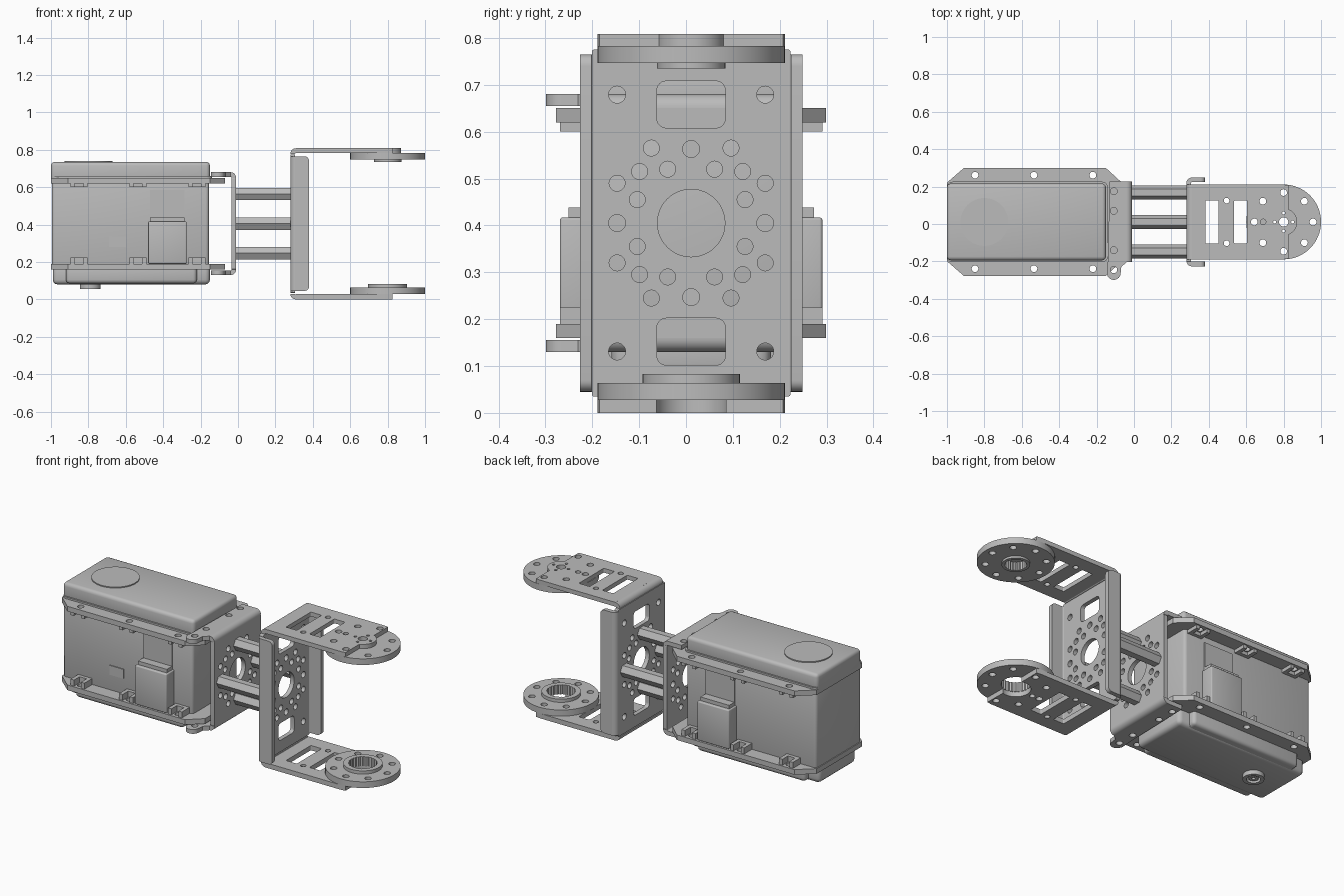
import bpy, bmesh
from math import cos, sin, pi, radians
from mathutils import Vector

if "Cube" in bpy.data.objects:
    bpy.data.objects.remove(bpy.data.objects["Cube"])

grey = bpy.data.materials.new("plain grey")
grey.use_nodes = True
grey.diffuse_color = (0.5, 0.5, 0.5, 1)
grey.node_tree.nodes["Principled BSDF"].inputs["Base Color"].default_value = (0.5, 0.5, 0.5, 1)

C = 0.011      # centre line in y
MID = 0.405    # middle height
HORN = 0.8     # x of the horn axis
SIGNS = (-1, 1)


def finish(name, bm):
    bmesh.ops.recalc_face_normals(bm, faces=bm.faces)
    mesh = bpy.data.meshes.new(name)
    bm.to_mesh(mesh)
    bm.free()
    for p in mesh.polygons:
        p.use_smooth = True
    mesh.set_sharp_from_angle(angle=radians(30))
    mesh.materials.append(grey)
    obj = bpy.data.objects.new(name, mesh)
    bpy.context.collection.objects.link(obj)
    return obj


# Loops: lists of (u, v) points
def circle(u, v, r, n=28):
    return [(u + r * cos(2 * pi * i / n), v + r * sin(2 * pi * i / n)) for i in range(n)]


def spline_hole(u, v, r, teeth=24):
    return [(u + (r - 0.005 * (i % 2)) * cos(pi * i / teeth),
             v + (r - 0.005 * (i % 2)) * sin(pi * i / teeth)) for i in range(2 * teeth)]


def arc(u, v, r, a, b, n=12):
    return [(u + r * cos(radians(a + (b - a) * i / n)),
             v + r * sin(radians(a + (b - a) * i / n))) for i in range(n + 1)]


def rect(u0, u1, v0, v1, r=0.02):
    corners = [(u1 - r, v1 - r), (u0 + r, v1 - r), (u0 + r, v0 + r), (u1 - r, v0 + r)]
    return [p for i, (u, v) in enumerate(corners) for p in arc(u, v, r, 90 * i, 90 * i + 90, 6)]


def plate(name, loops, lo, hi, axis="z"):
    """Extrude an outline with holes between lo and hi along an axis."""
    curve = bpy.data.curves.new(name + "_profile", "CURVE")
    curve.dimensions = "2D"
    curve.fill_mode = "BOTH"
    curve.extrude = (hi - lo) / 2
    for loop in loops:
        s = curve.splines.new("POLY")
        s.points.add(len(loop) - 1)
        for point, (u, v) in zip(s.points, loop):
            point.co = (u, v, 0, 1)
        s.use_cyclic_u = True
    helper = bpy.data.objects.new(name + "_profile", curve)
    bpy.context.collection.objects.link(helper)
    graph = bpy.context.evaluated_depsgraph_get()
    mesh = bpy.data.meshes.new_from_object(helper.evaluated_get(graph))
    bpy.data.objects.remove(helper)
    bm = bmesh.new()
    bm.from_mesh(mesh)
    bpy.data.meshes.remove(mesh)
    bmesh.ops.remove_doubles(bm, verts=bm.verts, dist=1e-5)
    for v in bm.verts:
        a, b, w = v.co.x, v.co.y, v.co.z + (lo + hi) / 2
        v.co = {"z": (a, b, w), "x": (w, a, b), "y": (a, w, b)}[axis]
    return finish(name, bm)


def box(name, x, y, z, bevel=0.0):
    bm = bmesh.new()
    bmesh.ops.create_cube(bm, size=1)
    for v in bm.verts:
        v.co = Vector([(r[0] + r[1]) / 2 + c * (r[1] - r[0]) for r, c in zip((x, y, z), v.co)])
    if bevel:
        bmesh.ops.bevel(bm, geom=list(bm.edges), offset=bevel, segments=3,
                        profile=0.5, affect="EDGES")
    return finish(name, bm)


def mirror_y(points):
    """Close an outline by mirroring it over the centre line."""
    return [(u, C + v) for u, v in points] + [(u, C - v) for u, v in reversed(points)]


# Servo case
box("servo_body", (-0.995, -0.155), (C - 0.208, C + 0.208), (0.17, 0.64), 0.018)
box("servo_lid", (-1, -0.15), (C - 0.205, C + 0.205), (0.62, 0.735), 0.02)
plate("lid_rim", [rect(-1, -0.14, C - 0.215, C + 0.215, 0.03)], 0.64, 0.66)
plate("lid_disc", [circle(-HORN, C, 0.128, 48)], 0.73, 0.741)
box("servo_base", (-0.99, -0.15), (C - 0.17, C + 0.17), (0.08, 0.19), 0.025)
box("servo_base_middle", (-0.92, -0.22), (C - 0.205, C + 0.205), (0.085, 0.19), 0.02)
plate("output_collar", [circle(-0.79, C, 0.056), circle(-0.79, C, 0.036)], 0.055, 0.09)
plate("output_shaft", [spline_hole(-0.79, C, 0.027, 12), circle(-0.79, C, 0.01)], 0.06, 0.09)

# Mounting flanges with clips
flange = mirror_y([(-1, 0.21), (-0.91, 0.288), (-0.15, 0.288), (-0.07, 0.215)])
screws = [circle(x, C + s * 0.25, 0.018) for x in (-0.85, -0.535, -0.22) for s in SIGNS]
for name, lo, hi, c0, c1 in (("upper", 0.62, 0.65, 0.6, 0.625), ("lower", 0.16, 0.19, 0.185, 0.225)):
    plate(name + "_flange", [flange] + screws, lo, hi)
    for s in SIGNS:
        for x in (-0.85, -0.535, -0.22):
            for e in SIGNS:
                box(name + "_clip", (x + e * 0.034 - 0.011, x + e * 0.034 + 0.011),
                    sorted((C + s * 0.2, C + s * 0.28)), (c0, c1))
            box(name + "_clip_back", (x - 0.045, x + 0.045),
                sorted((C + s * 0.2, C + s * 0.228)), (c0, c1))

# Sockets on both sides of the case
for s, side in zip(SIGNS, ("right", "left")):
    box(side + "_socket", (-0.48, -0.275), sorted((C + s * 0.19, C + s * 0.28)), (0.19, 0.417), 0.006)
    box(side + "_socket_top", (-0.47, -0.285), sorted((C + s * 0.19, C + s * 0.262)), (0.4, 0.438))
    box(side + "_socket_panel", (-0.47, -0.285), sorted((C + s * 0.19, C + s * 0.214)), (0.43, 0.585))
box("case_window", (-0.69, -0.6), (C - 0.213, C - 0.2), (0.28, 0.335))

# Shared hole pattern of the two upright webs
pattern = [circle(C, MID, 0.072, 48)]
pattern += [circle(C + u, MID + v, 0.018, 20) for u, v in ((0.158, 0), (-0.158, 0), (0, 0.158), (0, -0.158))]
pattern += [circle(C + a * u, MID + b * v, 0.017, 20) for a in SIGNS for b in SIGNS
            for u, v in ((0.11, 0.11), (0.085, 0.16), (0.05, 0.115), (0.158, 0.085), (0.115, 0.05))]


def bend(name, x, z, a, r, t, y0, y1):
    """Quarter-round sheet bend whose outer radius is r."""
    plate(name, [arc(x, z, r, a, a + 90, 8) + arc(x, z, r - t, a + 90, a, 8)], y0, y1, "y")


# Servo bracket
plate("servo_bracket_web", [rect(C - 0.215, C + 0.215, 0.16, 0.65, 0.004)] + pattern, -0.035, -0.01, "x")
tab = ([(-0.04, C + 0.215), (-0.13, C + 0.215), (-0.14, -0.2), (-0.145, -0.26)]
       + arc(-0.108, -0.262, 0.037, 180, 360) + [(-0.068, -0.23), (-0.04, C - 0.215)])
tab_holes = [circle(-0.108, y, 0.018) for y in (0.175, 0.07, -0.14, -0.245)]
for name, z, zc, a in (("upper", 0.655, 0.65, 0), ("lower", 0.13, 0.16, 270)):
    plate(name + "_servo_tab", [tab] + tab_holes, z, z + 0.025)
    bend(name + "_servo_bend", -0.04, zc, a, 0.03, 0.025, C - 0.215, C + 0.215)

# Hexagonal spacers
for u, v in ((0.158, 0), (-0.158, 0), (0, 0.158), (0, -0.158)):
    plate("hex_spacer", [circle(C + u, MID + v, 0.038, 6)], -0.012, 0.282, "x")

# Fork bracket web with slots and side lips
web_holes = pattern + [circle(C + a * 0.158, MID + b * 0.274, 0.018) for a in SIGNS for b in SIGNS]
web_holes += [rect(C - 0.073, C + 0.073, z, z + 0.1) for z in (0.102, 0.608)]
plate("fork_web", [rect(C - 0.212, C + 0.212, 0.035, 0.775, 0.005)] + web_holes, 0.28, 0.305, "x")
for s in SIGNS:
    plate("fork_lip", [[(0.305, 0.045)] + arc(0.355, 0.07, 0.025, 270, 360, 6)
                       + arc(0.355, 0.74, 0.025, 0, 90, 6) + [(0.305, 0.765)]],
          C + s * 0.225 - 0.0125, C + s * 0.225 + 0.0125, "y")
    start = 90 if s > 0 else 180
    yc = C + s * 0.2075
    plate("fork_lip_bend", [arc(0.31, yc, 0.03, start, start + 90, 8)
                            + arc(0.31, yc, 0.005, start + 90, start, 8)], 0.045, 0.765)

# Fork arms
arm_holes = [rect(x, x + 0.07, C - 0.115, C + 0.115, 0.006) for x in (0.383, 0.535)]
arm_holes += [circle(0.495, C + s * 0.114, 0.015) for s in SIGNS]
ring = [circle(HORN + 0.157 * cos(k * pi / 4), C + 0.157 * sin(k * pi / 4), 0.018) for k in range(8)]
rear_ring = [ring[k] for k in (2, 3, 4, 5, 6)]
tip = [(0.309, 0.2), (0.8, 0.2), (0.825, 0.196)]
top_arm = mirror_y(tip + arc(HORN, 0, 0.073, 70, 0, 8)[:-1])
low_arm = mirror_y(tip + arc(HORN, 0, 0.078, 72, 179, 14))
top_holes = [circle(HORN, C, 0.025)]
top_holes += [circle(HORN + 0.048 * cos(k * pi / 2), C + 0.048 * sin(k * pi / 2), 0.008, 12) for k in range(4)]
small = [circle(0.69, C, 0.015)]
plate("upper_arm", [top_arm] + arm_holes + rear_ring + top_holes + small, 0.783, 0.808)
plate("lower_arm", [low_arm] + arm_holes + rear_ring + small, 0, 0.028)
bend("upper_arm_bend", 0.31, 0.778, 90, 0.03, 0.025, C - 0.2, C + 0.2)
bend("lower_arm_bend", 0.31, 0.03, 180, 0.03, 0.025, C - 0.2, C + 0.2)

# Round horns facing each other
rim = circle(HORN, C, 0.2, 64)
plate("upper_horn", [rim, spline_hole(HORN, C, 0.058)] + ring, 0.747, 0.783)
plate("upper_horn_hub", [circle(HORN, C, 0.073, 40), spline_hole(HORN, C, 0.058)], 0.735, 0.75)
plate("lower_horn", [rim, spline_hole(HORN, C, 0.078)] + ring, 0.028, 0.064)
plate("lower_horn_hub", [circle(HORN, C, 0.104, 40), spline_hole(HORN, C, 0.078)], 0.06, 0.083)
